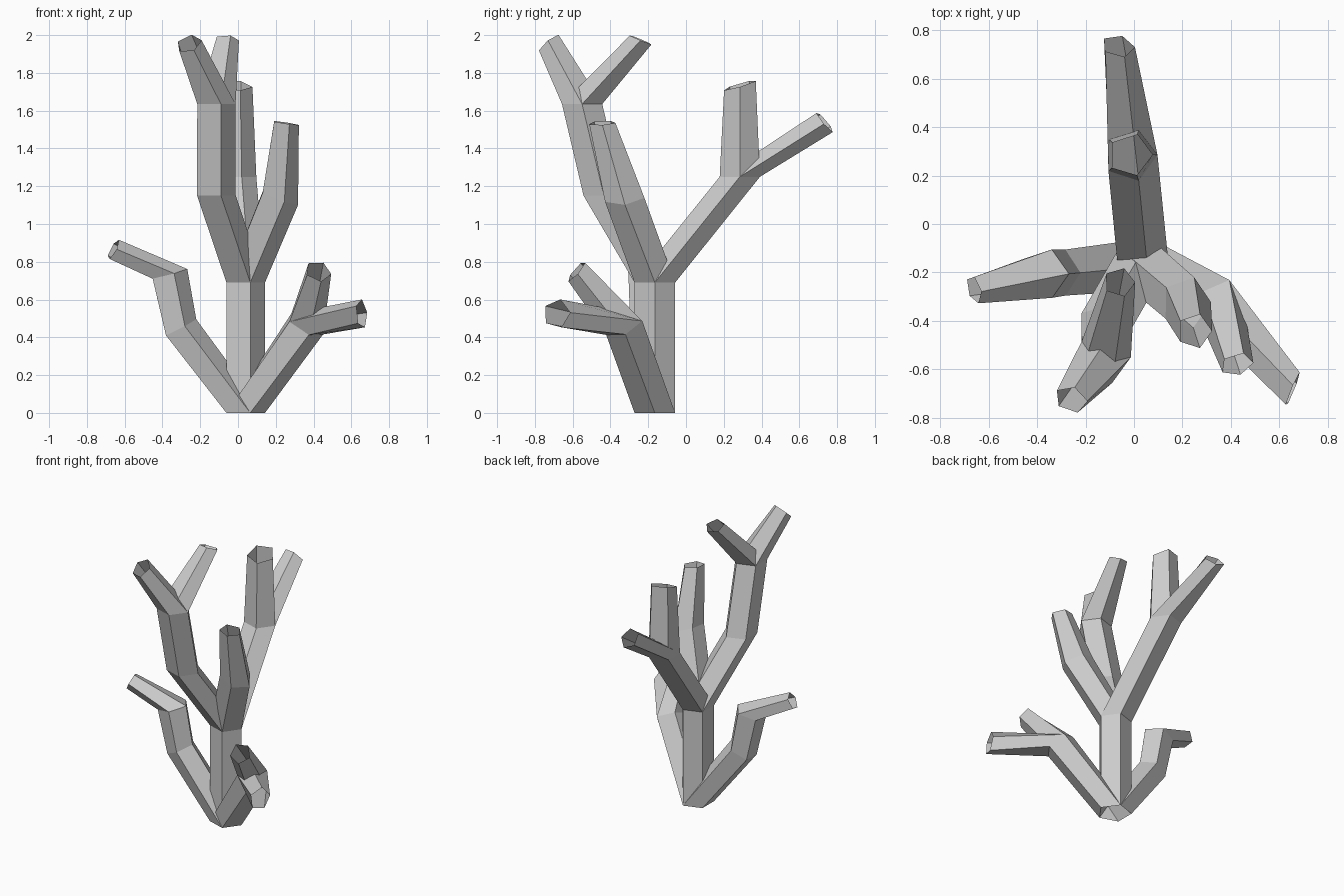
import bpy, math
from mathutils import Vector

if "Cube" in bpy.data.objects:
    bpy.data.objects.remove(bpy.data.objects["Cube"])

SIDES = 5
UP = (0, 0, 1)


def ring(center, radius, normal):
    # pentagon around a centre, tilted from horizontal to face the normal
    q = Vector(UP).rotation_difference(Vector(normal).normalized())
    step = 2 * math.pi / SIDES
    return [Vector(center) + q @ Vector((radius * math.cos(i * step), radius * math.sin(i * step), 0))
            for i in range(SIDES)]


def tube(name, *nodes):
    # open five-sided tube through a chain of rings
    verts = [v for n in nodes for v in ring(*n)]
    faces = []
    for k in range(len(nodes) - 1):
        for i in range(SIDES):
            j = (i + 1) % SIDES
            a, b = k * SIDES, (k + 1) * SIDES
            faces.append((a + i, a + j, b + j, b + i))
    me = bpy.data.meshes.new(name)
    me.from_pydata(verts, [], faces)
    ob = bpy.data.objects.new(name, me)
    bpy.context.collection.objects.link(ob)
    return ob


# Shared fork rings: centre, radius, facing direction
base = ((0.03, -0.165, 0), 0.113, UP)
crown = ((0.03, -0.165, 0.69), 0.113, UP)
front_fork = ((-0.125, -0.55, 1.635), 0.112, UP)
back_fork = ((-0.015, 0.285, 1.25), 0.112, UP)
right_fork = ((0.355, -0.33, 0.465), 0.108, (0.45, -0.35, 0.8))

# Trunk
tube("trunk", base, crown)

# Low left branch
tube("low_left_branch", base,
     ((-0.31, -0.2, 0.45), 0.1, (-0.45, -0.05, 0.88)),
     ((-0.37, -0.205, 0.735), 0.105, (-0.25, -0.05, 0.95)),
     ((-0.66, -0.27, 0.865), 0.06, (-0.85, -0.25, 0.45)))

# Low right branch and its two twigs
tube("low_right_branch", base, right_fork)
tube("low_right_upper_twig", right_fork,
     ((0.425, -0.58, 0.75), 0.07, (0.2, -0.72, 0.62)))
tube("low_right_outer_twig", right_fork,
     ((0.655, -0.685, 0.525), 0.078, (0.92, -0.38, 0.08)))

# Tall front branch and its two twigs
tube("tall_front_branch", crown, ((-0.125, -0.435, 1.15), 0.113, UP), front_fork)
tube("tall_front_outer_twig", front_fork,
     ((-0.26, -0.725, 1.955), 0.07, (-0.25, -0.62, 0.74)))
tube("tall_front_inner_twig", front_fork,
     ((-0.06, -0.24, 1.975), 0.065, (0.05, 0.38, 0.92)))

# Right upper branch
tube("right_upper_branch", crown,
     ((0.215, -0.325, 1.14), 0.11, (0.35, -0.1, 0.92)),
     ((0.25, -0.443, 1.535), 0.073, (0.15, -0.05, 1)))

# Back branch and its two twigs
tube("back_branch", crown, back_fork)
tube("back_upright_twig", back_fork,
     ((-0.015, 0.285, 1.735), 0.092, (0.1, -0.28, 0.95)))
tube("back_outer_twig", back_fork,
     ((-0.065, 0.735, 1.54), 0.07, (0.15, 0.75, 0.63)))
